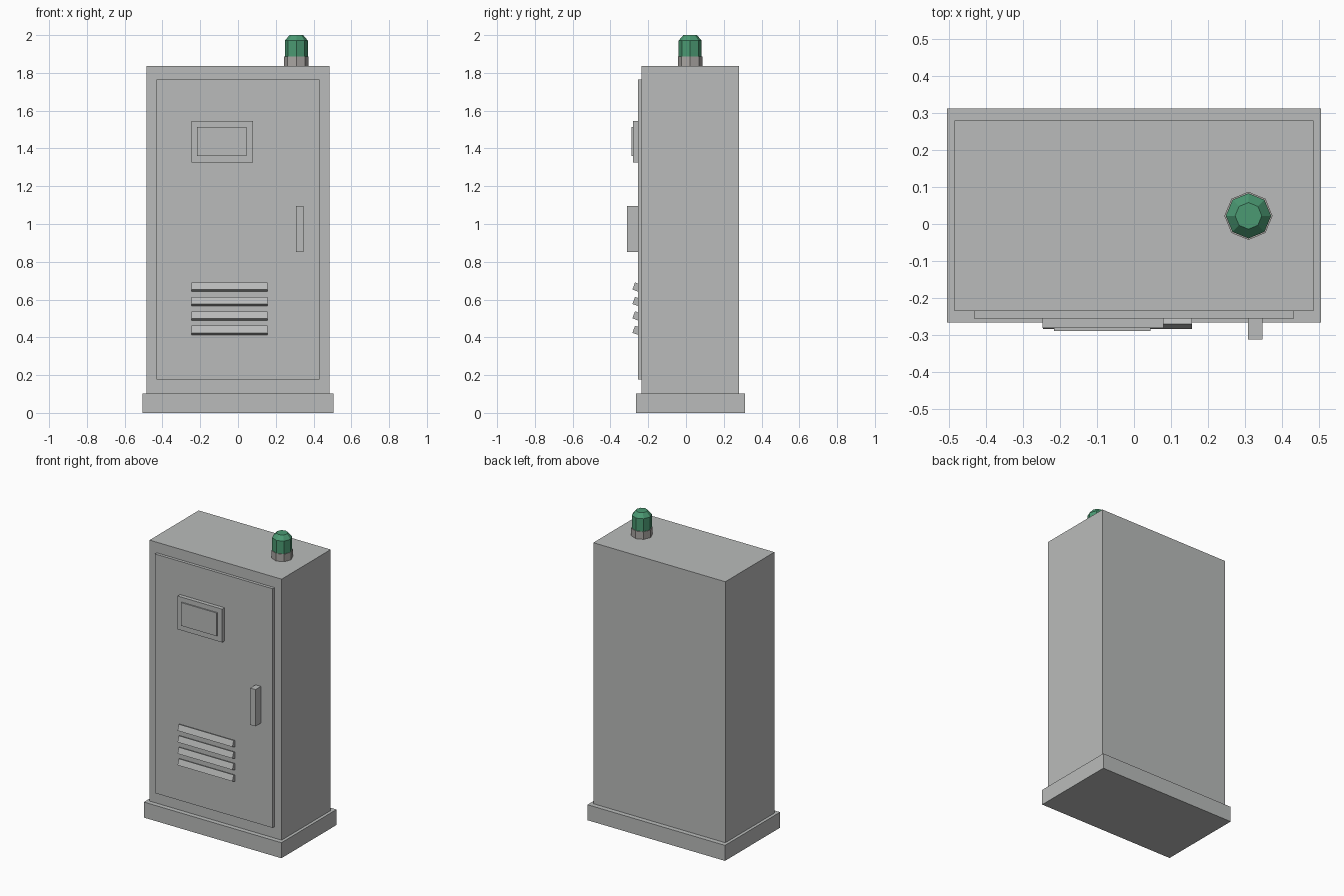
import bpy, bmesh, math
from mathutils import Matrix

if "Cube" in bpy.data.objects:
    bpy.data.objects.remove(bpy.data.objects["Cube"])


def material(name, rgb):
    m = bpy.data.materials.new(name)
    m.diffuse_color = (*rgb, 1.0)
    m.use_nodes = True
    m.node_tree.nodes["Principled BSDF"].inputs["Base Color"].default_value = m.diffuse_color
    return m


STEEL = material("cabinet_grey", (0.49, 0.50, 0.495))
COLLAR = material("collar_grey", (0.40, 0.38, 0.365))
GREEN = material("lamp_green", (0.07, 0.32, 0.17))


def finish(name, bm, mat):
    bmesh.ops.recalc_face_normals(bm, faces=bm.faces)
    me = bpy.data.meshes.new(name)
    bm.to_mesh(me)
    bm.free()
    me.materials.append(mat)
    ob = bpy.data.objects.new(name, me)
    bpy.context.collection.objects.link(ob)
    return ob


def box(name, x, y, z, mat=STEEL):
    """Box from (min, max) spans on each axis."""
    bm = bmesh.new()
    bmesh.ops.create_cube(bm, size=1.0)
    size = [b - a for a, b in (x, y, z)]
    mid = [(a + b) / 2 for a, b in (x, y, z)]
    bmesh.ops.scale(bm, vec=size, verts=bm.verts)
    ob = finish(name, bm, mat)
    ob.location = mid
    return ob


def lathe(name, profile, centre, mat, sides=8):
    """Faceted solid from (radius, z) rings, capped at both ends."""
    bm = bmesh.new()
    rings = []
    for r, z in profile:
        rings.append([bm.verts.new((r * math.cos(2 * math.pi * i / sides),
                                    r * math.sin(2 * math.pi * i / sides), z))
                      for i in range(sides)])
    for lo, hi in zip(rings, rings[1:]):
        for i in range(sides):
            j = (i + 1) % sides
            bm.faces.new((lo[i], lo[j], hi[j], hi[i]))
    bm.faces.new(rings[0][::-1])
    bm.faces.new(rings[-1])
    ob = finish(name, bm, mat)
    ob.location = (centre[0], centre[1], 0)
    return ob


# Cabinet shell
box("plinth", (-0.505, 0.505), (-0.266, 0.312), (0, 0.103))
box("cabinet_body", (-0.485, 0.485), (-0.235, 0.28), (0.103, 1.836))
box("door", (-0.432, 0.432), (-0.255, -0.235), (0.178, 1.766))

# Door fittings
box("display_frame", (-0.247, 0.08), (-0.281, -0.255), (1.325, 1.546))
box("display_panel", (-0.216, 0.045), (-0.289, -0.281), (1.36, 1.514))
box("door_handle", (0.308, 0.347), (-0.312, -0.255), (0.851, 1.095))

# Tilted vent slats
for i in range(4):
    z = 0.436 + 0.0763 * i
    slat = box(f"vent_slat_{i + 1}", (-0.246, 0.157),
               (-0.278, -0.238), (z - 0.02, z + 0.02))
    slat.rotation_euler.x = math.radians(-20)

# Signal lamp on the roof
lamp = (0.309, 0.022)
lathe("lamp_collar", [(0.065, 1.836), (0.065, 1.886)], lamp, COLLAR)
lathe("lamp_lens", [(0.061, 1.886), (0.061, 1.971), (0.036, 2.0)], lamp, GREEN)
